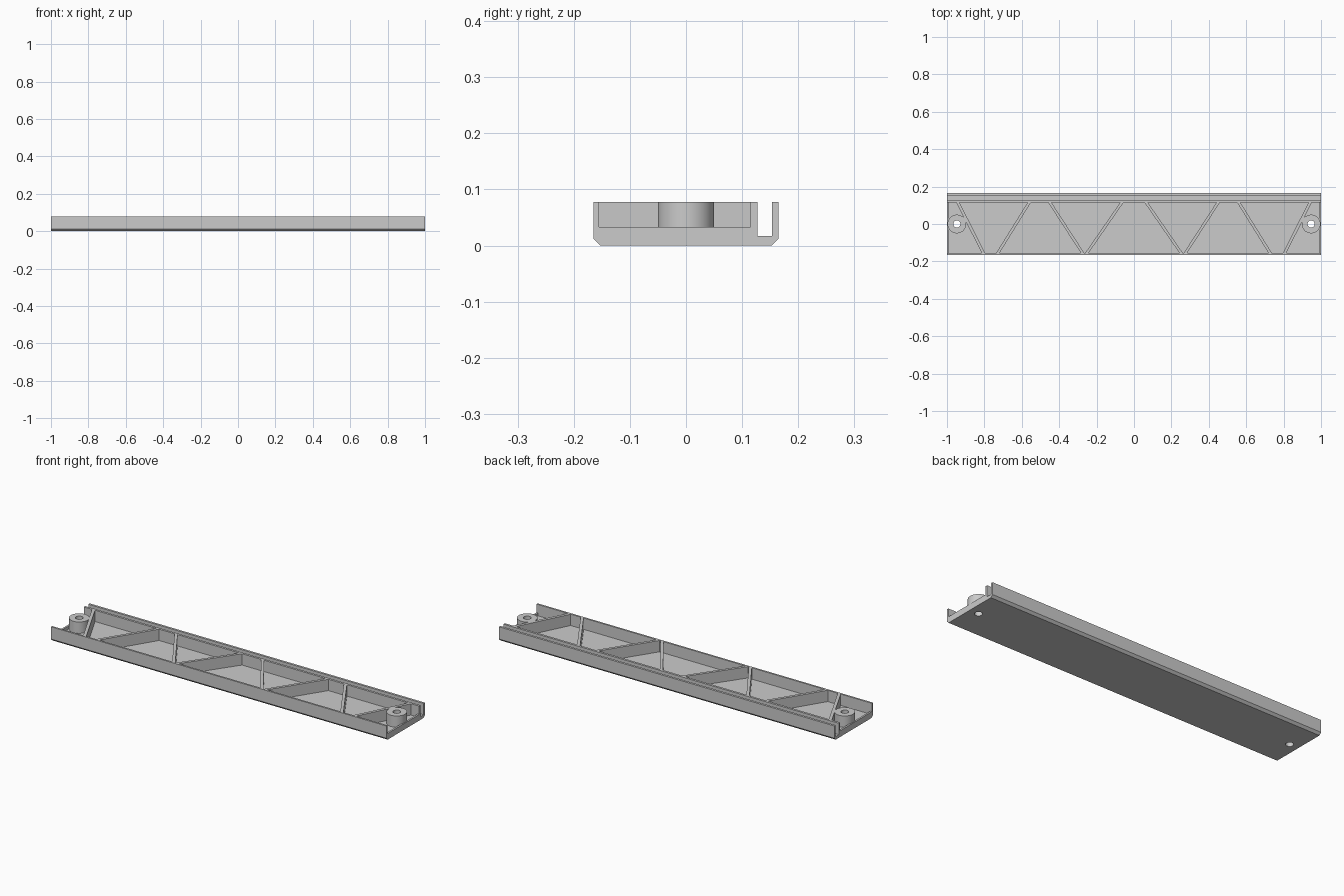
import bpy, bmesh
from mathutils import Vector

cube = bpy.data.objects.get("Cube")
if cube:
    bpy.data.objects.remove(cube, do_unlink=True)

TOP, FLOOR = 0.078, 0.017      # rim and floor heights
FRONT, BACK = -0.155, 0.115    # inside faces of the tray walls
BOSS_X, HOLE_R = 0.947, 0.019

grey = bpy.data.materials.new("plain grey")
grey.use_nodes = True
grey.diffuse_color = (0.6, 0.6, 0.6, 1)
grey.node_tree.nodes["Principled BSDF"].inputs["Base Color"].default_value = (0.6, 0.6, 0.6, 1)


def prism(name, outline, direction):
    """Extrude a flat outline along a direction into a closed solid."""
    bm = bmesh.new()
    face = bm.faces.new([bm.verts.new(p) for p in outline])
    out = bmesh.ops.extrude_face_region(bm, geom=[face])
    moved = [v for v in out["geom"] if isinstance(v, bmesh.types.BMVert)]
    bmesh.ops.translate(bm, verts=moved, vec=direction)
    bmesh.ops.recalc_face_normals(bm, faces=bm.faces)
    mesh = bpy.data.meshes.new(name)
    bm.to_mesh(mesh)
    bm.free()
    mesh.materials.append(grey)
    obj = bpy.data.objects.new(name, mesh)
    bpy.context.collection.objects.link(obj)
    return obj


def cylinder(name, x, radius, low, high):
    bpy.ops.mesh.primitive_cylinder_add(vertices=48, radius=radius, depth=high - low,
                                        location=(x, 0, (low + high) / 2))
    obj = bpy.context.object
    obj.name = name
    obj.data.materials.append(grey)
    return obj


def cut(obj, cutter):
    mod = obj.modifiers.new("screw hole", 'BOOLEAN')
    mod.operation = 'DIFFERENCE'
    mod.solver = 'EXACT'
    mod.object = cutter


# Channel body: chamfered base, front wall, inner wall, groove and back lip
half = [(-0.165, 0.012), (-0.153, 0), (0.153, 0), (0.165, 0.012),
        (0.165, TOP), (0.153, TOP), (0.153, FLOOR), (0.127, FLOOR),
        (0.127, TOP), (BACK, TOP), (BACK, FLOOR), (FRONT, FLOOR),
        (FRONT, TOP), (-0.165, TOP)]
body = prism("channel_body", [(-1, y, z) for y, z in half], (2, 0, 0))

# Diagonal ribs as (x at back wall, x at front wall), mirrored left and right
ribs = [(0.942, 0.805), (0.56, 0.728), (0.45, 0.275), (0.065, 0.252)]
rib_half = 0.009
for side, word in ((1, "left"), (-1, "right")):
    for i, (xb, xf) in enumerate(ribs):
        outline = [(side * xb - rib_half, BACK, FLOOR - 0.005),
                   (side * xb + rib_half, BACK, FLOOR - 0.005),
                   (side * xf + rib_half, FRONT, FLOOR - 0.005),
                   (side * xf - rib_half, FRONT, FLOOR - 0.005)]
        prism(f"{word}_rib_{i + 1}", outline, (0, 0, TOP - FLOOR + 0.005))

    # Low end wall
    x0, x1 = side * 0.99, side
    prism(f"{word}_end_wall",
          [(x0, FRONT, FLOOR), (x1, FRONT, FLOOR), (x1, BACK, FLOOR), (x0, BACK, FLOOR)],
          (0, 0, 0.033 - FLOOR))

    # Screw boss with a hole right through the floor
    boss = cylinder(f"{word}_screw_boss", side * BOSS_X, 0.05, FLOOR - 0.005, TOP)
    bpy.ops.object.shade_smooth_by_angle()
    drill = cylinder(f"{word}_drill", side * BOSS_X, HOLE_R, -0.05, 0.15)
    drill.hide_render = True
    drill.hide_set(True)
    drill.display_type = 'WIRE'
    cut(boss, drill)
    cut(body, drill)
